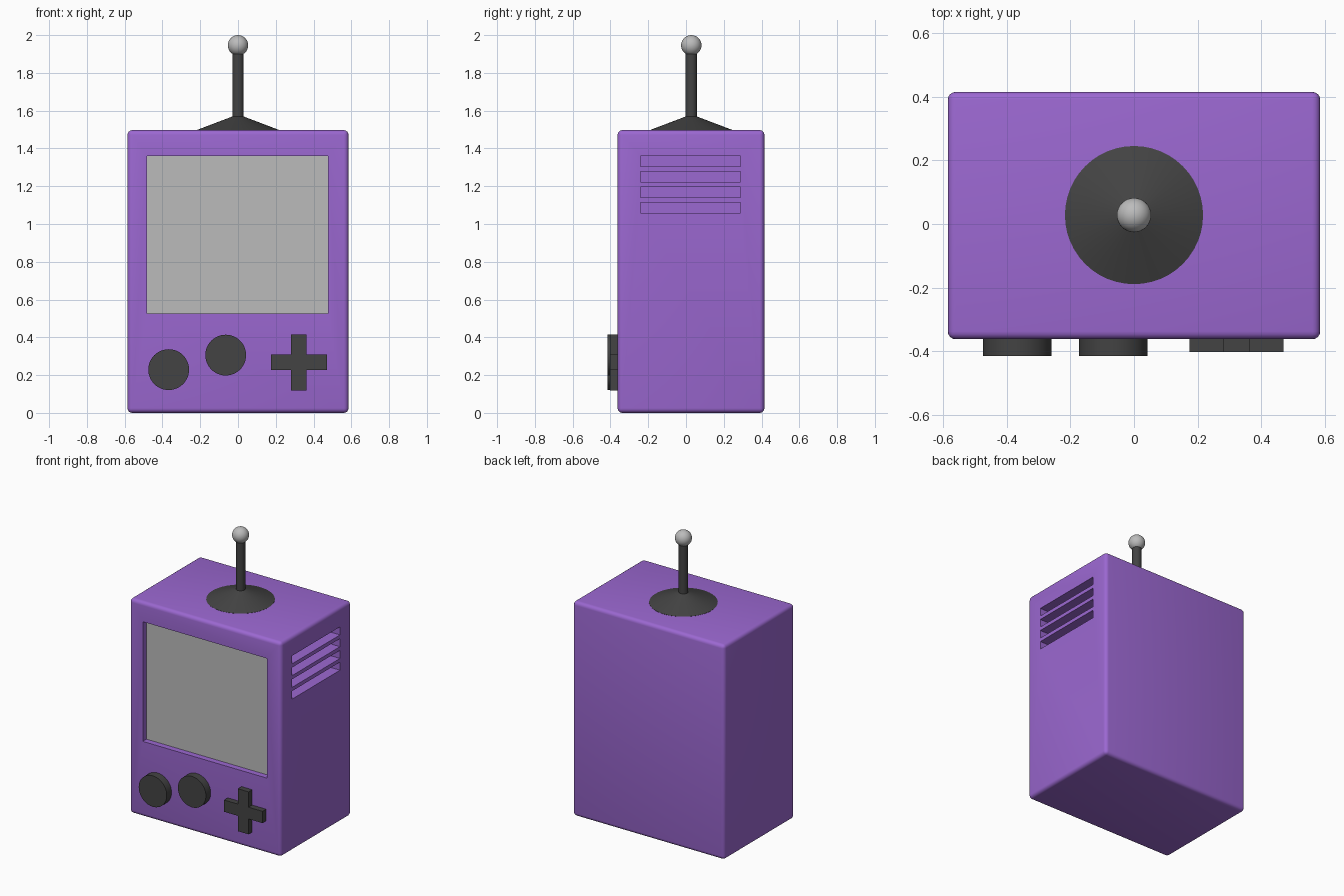
import bpy, bmesh, math
from mathutils import Matrix, Vector

if "Cube" in bpy.data.objects:
    bpy.data.objects.remove(bpy.data.objects["Cube"])


def material(name, rgb):
    m = bpy.data.materials.new(name)
    m.diffuse_color = (*rgb, 1)
    m.use_nodes = True
    m.node_tree.nodes["Principled BSDF"].inputs["Base Color"].default_value = m.diffuse_color
    return m


PURPLE = material("purple plastic", (0.33, 0.138, 0.64))
DARK = material("dark grey plastic", (0.056, 0.056, 0.056))
GREY = material("light grey", (0.5, 0.5, 0.5))


def add_box(bm, lo, hi):
    lo, hi = Vector(lo), Vector(hi)
    mat = Matrix.Translation((lo + hi) / 2) @ Matrix.Diagonal((*(hi - lo), 1))
    return bmesh.ops.create_cube(bm, size=1, matrix=mat)


def finish(bm, name, mat, smooth=True):
    me = bpy.data.meshes.new(name)
    bm.normal_update()
    bm.to_mesh(me)
    bm.free()
    ob = bpy.data.objects.new(name, me)
    bpy.context.collection.objects.link(ob)
    me.materials.append(mat)
    bpy.ops.object.select_all(action='DESELECT')
    ob.select_set(True)
    bpy.context.view_layer.objects.active = ob
    if smooth:
        bpy.ops.object.shade_smooth_by_angle(angle=math.radians(35))
    return ob


def lathe(name, profile, mat, location, segments=48):
    """Revolve (radius, height) points about z; ends are on the axis."""
    bm = bmesh.new()
    verts = [bm.verts.new((r, 0, z)) for r, z in profile]
    edges = [bm.edges.new(p) for p in zip(verts, verts[1:])]
    bmesh.ops.spin(bm, geom=verts + edges, cent=(0, 0, 0), axis=(0, 0, 1),
                   angle=math.tau, steps=segments)
    bmesh.ops.remove_doubles(bm, verts=bm.verts, dist=1e-4)
    bmesh.ops.recalc_face_normals(bm, faces=bm.faces)
    bmesh.ops.translate(bm, verts=bm.verts, vec=location)
    return finish(bm, name, mat)


FRONT, BACK, SIDE, TOP = -0.362, 0.415, 0.585, 1.497
SCREEN_X, SCREEN_Z = (-0.481, 0.476), (0.526, 1.36)
RECESS = 0.045

# Cutters: screen recess and four side vents
bm = bmesh.new()
add_box(bm, (SCREEN_X[0], FRONT - 0.1, SCREEN_Z[0]),
        (SCREEN_X[1], FRONT + RECESS, SCREEN_Z[1]))
for i in range(4):
    z = 1.333 - i * 0.082
    add_box(bm, (SIDE - 0.1, -0.24, z - 0.028), (SIDE + 0.1, 0.288, z + 0.028))
cutter = finish(bm, "recess_cutter", PURPLE, smooth=False)
cutter.hide_render = True

# Case with rounded edges
bm = bmesh.new()
add_box(bm, (-SIDE, FRONT, 0), (SIDE, BACK, TOP))
bmesh.ops.bevel(bm, geom=bm.edges[:], offset=0.025, segments=4, profile=0.5,
                affect='EDGES')
case = finish(bm, "case", PURPLE, smooth=False)
cut = case.modifiers.new("recesses", 'BOOLEAN')
cut.operation, cut.solver, cut.object = 'DIFFERENCE', 'EXACT', cutter
bpy.ops.object.modifier_apply(modifier=cut.name)
bpy.ops.object.shade_smooth_by_angle(angle=math.radians(35))
bpy.data.objects.remove(cutter)

# Screen plate at the bottom of the recess
bm = bmesh.new()
add_box(bm, (SCREEN_X[0], FRONT + RECESS - 0.004, SCREEN_Z[0]),
        (SCREEN_X[1], FRONT + RECESS + 0.004, SCREEN_Z[1]))
finish(bm, "screen", GREY, smooth=False)

# Round buttons
for i, (x, z) in enumerate([(-0.367, 0.229), (-0.065, 0.306)]):
    bm = bmesh.new()
    mat = Matrix.Translation((x, -0.382, z)) @ Matrix.Rotation(math.pi / 2, 4, 'X')
    bmesh.ops.create_cone(bm, cap_ends=True, segments=48, radius1=0.108,
                          radius2=0.108, depth=0.066, matrix=mat)
    finish(bm, f"round_button_{i + 1}", DARK)

# Direction pad: centre square with four extruded arms
bm = bmesh.new()
add_box(bm, (0.281, -0.402, 0.226), (0.363, FRONT + 0.01, 0.308))
sides = [f for f in bm.faces if abs(f.normal.y) < 0.5]
bm.normal_update()
sides = [f for f in bm.faces if abs(f.normal.y) < 0.5]
for f in sides:
    n = f.normal.copy()
    ext = bmesh.ops.extrude_discrete_faces(bm, faces=[f])["faces"][0]
    bmesh.ops.translate(bm, verts=ext.verts[:], vec=n * 0.107)
finish(bm, "direction_pad", DARK, smooth=False)

# Antenna: cone base and rod, with a ball tip
lathe("antenna", [(0, -0.01), (0.217, -0.01), (0.217, 0.001), (0.03, 0.072),
                  (0.03, 0.44), (0, 0.44)], DARK, (0, 0.028, TOP))
bm = bmesh.new()
bmesh.ops.create_uvsphere(bm, u_segments=32, v_segments=16, radius=0.054,
                          matrix=Matrix.Translation((0, 0.028, 1.946)))
finish(bm, "antenna_tip", GREY)
